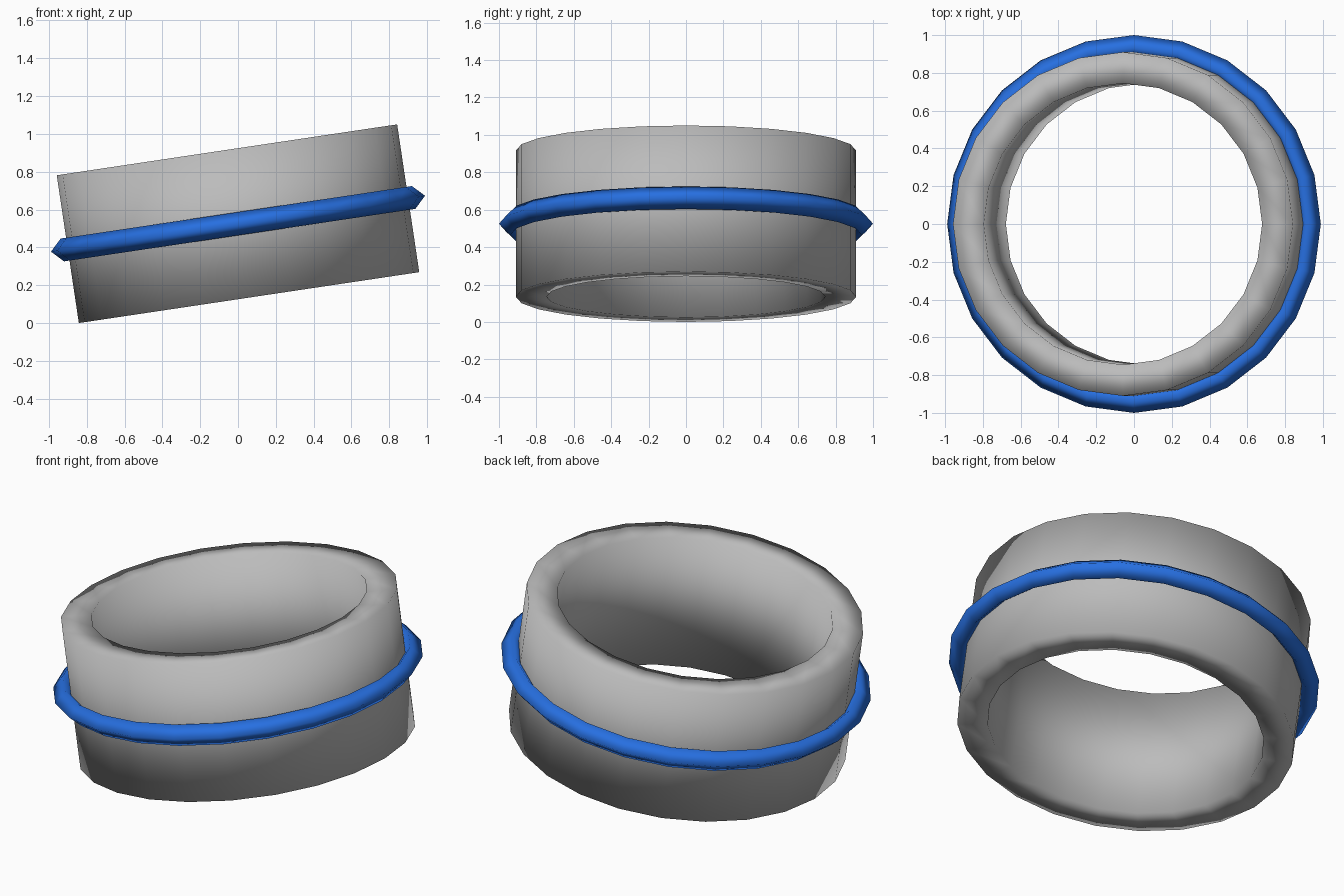
import bpy, bmesh, math
from mathutils import Matrix

if "Cube" in bpy.data.objects:
    bpy.data.objects.remove(bpy.data.objects["Cube"])

SEGMENTS = 24
# Both parts share one tilt, rising towards +x
TILT = Matrix.Translation((0, 0, 0.525)) @ Matrix.Rotation(math.radians(-8.5), 4, 'Y')


def material(name, color):
    mat = bpy.data.materials.new(name)
    mat.diffuse_color = (*color, 1)
    mat.use_nodes = True
    mat.node_tree.nodes["Principled BSDF"].inputs["Base Color"].default_value = mat.diffuse_color
    return mat


def lathe_ring(name, profile, mat):
    """Sweep a closed (radius, height) profile around the z axis."""
    bm = bmesh.new()
    loops = []
    for i in range(SEGMENTS):
        a = 2 * math.pi * i / SEGMENTS
        loops.append([bm.verts.new((r * math.cos(a), r * math.sin(a), z))
                      for r, z in profile])
    n = len(profile)
    for i in range(SEGMENTS):
        here, nxt = loops[i], loops[(i + 1) % SEGMENTS]
        for j in range(n):
            k = (j + 1) % n
            bm.faces.new((here[j], nxt[j], nxt[k], here[k]))
    bmesh.ops.recalc_face_normals(bm, faces=bm.faces)
    for f in bm.faces:
        f.smooth = True
    bm.transform(TILT)
    mesh = bpy.data.meshes.new(name)
    bm.to_mesh(mesh)
    bm.free()
    mesh.materials.append(mat)
    obj = bpy.data.objects.new(name, mesh)
    bpy.context.collection.objects.link(obj)
    return obj


# Wide grey band with a thick wall
lathe_ring("ring_band",
           [(0.91, -0.395), (0.91, 0.395), (0.745, 0.395), (0.745, -0.395)],
           material("silver grey", (0.5, 0.5, 0.5)))

# Thin blue hoop with a diamond section, half sunk in the band
lathe_ring("blue_hoop",
           [(1.0, 0), (0.939, 0.061), (0.878, 0), (0.939, -0.061)],
           material("bright blue", (0.02, 0.16, 0.75)))
